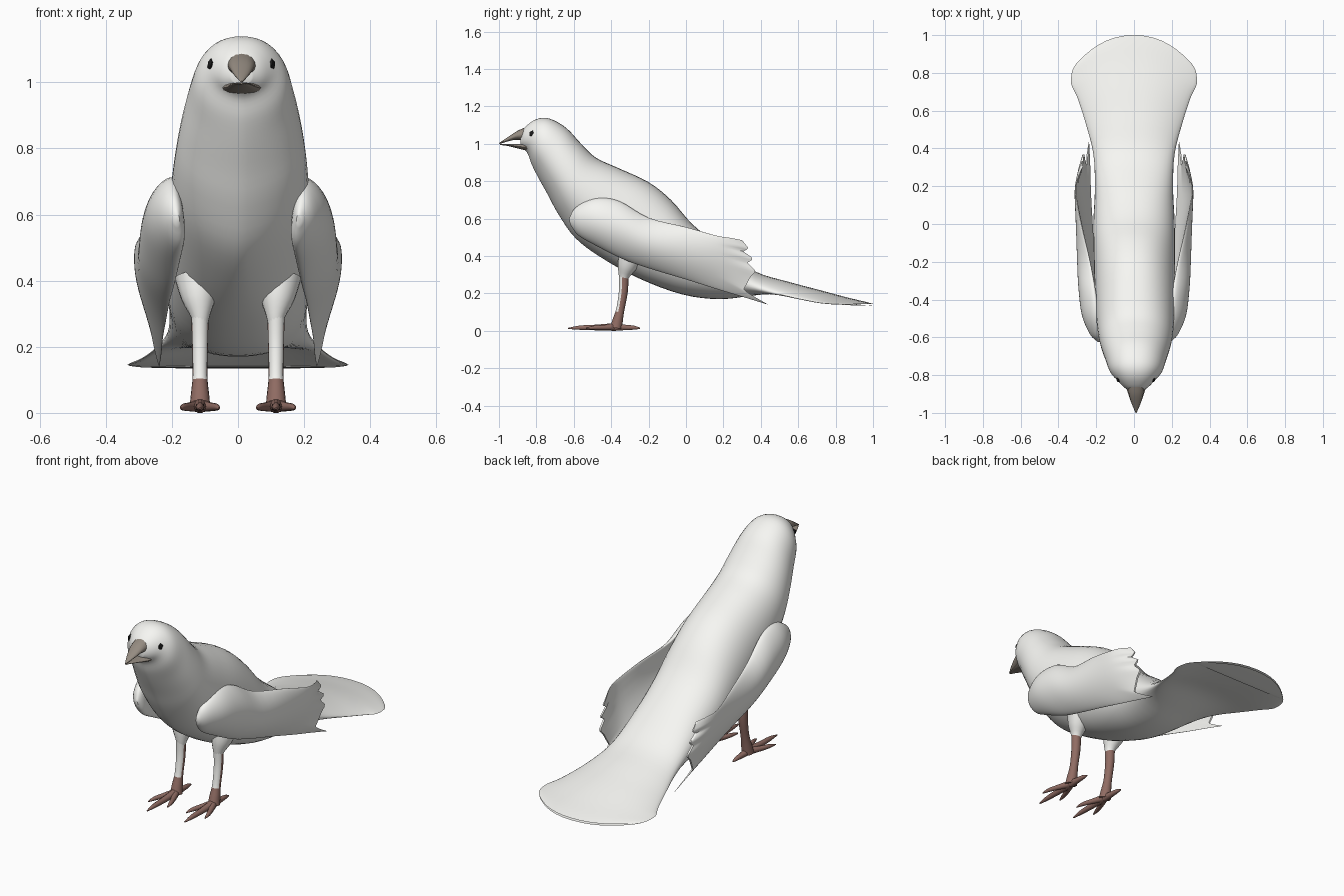
import bpy, bmesh, math
from mathutils import Vector

if "Cube" in bpy.data.objects:
    bpy.data.objects.remove(bpy.data.objects["Cube"])


def material(name, rgb):
    m = bpy.data.materials.new(name)
    m.diffuse_color = (*rgb, 1)
    m.use_nodes = True
    m.node_tree.nodes["Principled BSDF"].inputs["Base Color"].default_value = m.diffuse_color
    return m


PINK = material("leg_skin", (0.28, 0.15, 0.125))
BEAK = material("horn", (0.30, 0.26, 0.22))
BLACK = material("eye_black", (0.01, 0.01, 0.01))
PALE = material("pale_plumage", (0.93, 0.93, 0.9))


def smooth_rows(rows, steps):
    """Catmull-Rom interpolation of rows of numbers."""
    out = []
    for i in range(len(rows) - 1):
        a, b = rows[max(i - 1, 0)], rows[i]
        c, d = rows[i + 1], rows[min(i + 2, len(rows) - 1)]
        for s in range(steps):
            t = s / steps
            out.append([0.5 * (2*q + (r - p)*t + (2*p - 5*q + 4*r - u)*t*t + (3*q - p - 3*r + u)*t**3)
                        for p, q, r, u in zip(a, b, c, d)])
    return out + [list(rows[-1])]


def add_loft(bm, rows, fn, segs=24, steps=4):
    """Skin closed rings fn(row, angle) along the rows, with end caps."""
    rings = [[bm.verts.new(fn(r, 2 * math.pi * k / segs)) for k in range(segs)]
             for r in smooth_rows(rows, steps)]
    for a, b in zip(rings, rings[1:]):
        for k in range(segs):
            j = (k + 1) % segs
            bm.faces.new((a[k], a[j], b[j], b[k]))
    bm.faces.new(rings[0])
    # far cap as a strip, so it may be concave
    e, h = rings[-1], segs // 4
    for k in range(segs // 2):
        q = [e[(h + k) % segs], e[(h + k + 1) % segs], e[(h - k - 1) % segs], e[(h - k) % segs]]
        q = list(dict.fromkeys(q))
        if len(q) > 2:
            bm.faces.new(q)


def add_tube(bm, pts, segs=12):
    """Tapered round limb through (x, y, z, radius) points."""
    axis = (Vector(pts[-1][:3]) - Vector(pts[0][:3])).to_track_quat('Z', 'Y')
    add_loft(bm, pts, lambda r, a: Vector(r[:3]) + axis @ Vector((math.cos(a), math.sin(a), 0)) * max(r[3], 0.002),
             segs, 3)


def finish(name, bm, mats=(PALE,), angle=50):
    bmesh.ops.recalc_face_normals(bm, faces=bm.faces)
    me = bpy.data.meshes.new(name)
    bm.to_mesh(me)
    bm.free()
    ob = bpy.data.objects.new(name, me)
    bpy.context.collection.objects.link(ob)
    for m in mats:
        me.materials.append(m)
    bpy.ops.object.select_all(action='DESELECT')
    bpy.context.view_layer.objects.active = ob
    ob.select_set(True)
    bpy.ops.object.shade_smooth_by_angle(angle=math.radians(angle))


# Body ring: row = top y,z / bottom y,z / half width / edge droop / edge sweep
def body_ring(r, a):
    ty, tz, by, bz, w, droop, sweep = r
    c, t = math.cos(a), math.sin(a)
    breast = min(max((-by - .25) / .3, 0), 1) * max(-t, 0)  # narrower towards the breast
    x = max(w, 0.002) * math.copysign(abs(c) ** (0.9 + .35 * breast), c)
    y = (ty + by) / 2 + (ty - by) / 2 * t - sweep * c * c
    z = (tz + bz) / 2 + (tz - bz) / 2 * t - droop * c * c
    return Vector((x + 0.011 * min(max(-y / 0.8, 0), 1), y, z))


# Body, from face to tail end
body = [
    (-.885, 1.05, -.885, .99, .03, 0, 0),
    (-.86, 1.09, -.865, .97, .066, 0, 0),
    (-.80, 1.132, -.845, .945, .102, 0, 0),
    (-.73, 1.135, -.825, .89, .138, 0, 0),
    (-.64, 1.085, -.79, .82, .16, 0, 0),
    (-.56, 1.00, -.74, .73, .182, 0, 0),
    (-.48, .925, -.68, .62, .198, 0, 0),
    (-.36, .87, -.59, .495, .208, 0, 0),
    (-.20, .795, -.45, .39, .213, 0, 0),
    (-.08, .70, -.25, .28, .215, 0, 0),
    (.04, .565, -.02, .195, .215, 0, 0),
    (.20, .44, .18, .17, .207, 0, 0),
    (.37, .318, .37, .19, .215, .02, 0),
    (.55, .262, .55, .205, .255, .045, .02),
    (.72, .217, .72, .175, .30, .038, .05),
    (.85, .182, .85, .152, .332, .02, .11),
    (.95, .158, .95, .138, .327, .005, .14),
    (1.0, .145, 1.0, .134, .305, 0, .15),
]
bm = bmesh.new()
add_loft(bm, body, body_ring, 40)
finish("body_and_tail", bm)

# Beak halves, slightly open
bm = bmesh.new()
add_loft(bm, [(-.85, 1.092, -.85, 1.01, .045, 0, 0), (-.90, 1.07, -.90, 1.022, .038, 0, 0),
              (-.95, 1.038, -.95, 1.014, .024, 0, 0), (-1.0, 1.004, -.997, .999, .003, 0, 0)], body_ring, 16)
finish("upper_beak", bm, [BEAK])
bm = bmesh.new()
add_loft(bm, [(-.82, 1.01, -.82, .96, .07, 0, 0), (-.88, 1.0, -.87, .968, .05, 0, 0),
              (-.95, 1.0, -.95, .988, .024, 0, 0), (-.995, 1.0, -.995, .994, .003, 0, 0)], body_ring, 16)
finish("lower_beak", bm, [BEAK])

# Feather tips: (height along the wing end, distance past it)
TIPS = [(-1, 0), (-.74, -.06), (-.54, -.1), (-.13, -.034), (.04, .008), (.3, -.022),
        (.42, .022), (.65, -.018), (.74, .018), (1, 0)]


def tip_offset(t):
    for (a, p), (b, q) in zip(TIPS, TIPS[1:]):
        if t <= b:
            return p + (q - p) * (t - a) / (b - a)
    return 0


# Wing ring: row = top y,z / bottom y,z / top x / bottom x / outward bow / half thickness / feather amount
def wing_ring(side):
    def fn(r, a):
        ty, tz, by, bz, xt, xb, bow, w, jag = r
        c, t = math.cos(a), math.sin(a)
        x = (xt + xb) / 2 + (xt - xb) / 2 * t + bow * (1 - t * t) + w * c
        y = (ty + by) / 2 + (ty - by) / 2 * t + jag * tip_offset(t)
        return Vector((side * x, y, (tz + bz) / 2 + (tz - bz) / 2 * t))
    return fn


wing = [
    (-.625, .60, -.62, .57, .185, .185, 0, .008, 0),
    (-.59, .66, -.575, .51, .195, .18, .01, .035, 0),
    (-.49, .71, -.48, .455, .20, .19, .03, .05, 0),
    (-.36, .695, -.34, .385, .212, .20, .045, .042, 0),
    (-.20, .605, -.20, .335, .235, .21, .05, .028, 0),
    (0, .555, 0, .275, .28, .22, .035, .018, 0),
    (.16, .51, .16, .225, .308, .228, .022, .010, 0),
    (.24, .497, .31, .18, .298, .232, .016, .008, .5),
    (.30, .485, .44, .14, .272, .238, .012, .005, 1),
]
for side, label in ((1, "right"), (-1, "left")):
    bm = bmesh.new()
    add_loft(bm, wing, wing_ring(side), 80)
    finish(label + "_wing", bm)

    # Feathered thigh
    bm = bmesh.new()
    add_tube(bm, [(side * .122, -.29, .41, .07), (side * .119, -.315, .345, .052),
                  (side * .114, -.332, .295, .03), (side * .113, -.335, .265, .022)], 16)
    finish(label + "_thigh", bm)

    # Shin and toes
    bm = bmesh.new()
    cx = side * .115
    add_tube(bm, [(cx, -.333, .29, .026), (cx, -.335, .21, .024), (cx, -.35, .12, .022),
                  (cx, -.362, .07, .026), (cx, -.375, .022, .032)], 16)
    for dx, ey, r in ((0, -.63, .016), (.058, -.535, .014), (-.058, -.535, .014), (0, -.245, .015)):
        y0 = -.375
        add_tube(bm, [(cx, y0, .028, r * 1.4), (cx + dx * .5, y0 + (ey - y0) * .4, .025, r),
                      (cx + dx * .85, y0 + (ey - y0) * .75, .024, r * .75),
                      (cx + dx, ey, .02, .003)], 10)
    bmesh.ops.recalc_face_normals(bm, faces=bm.faces)
    for f in bm.faces:
        if f.normal.y < -.5 and .1 < f.calc_center_median().z < .3:
            f.material_index = 1
    low = min(v.co.z for v in bm.verts)
    for v in bm.verts:
        if v.co.z < .05:
            v.co.z -= low
    finish(label + "_leg", bm, [PINK, PALE])

    # Eye
    bm = bmesh.new()
    bmesh.ops.create_icosphere(bm, subdivisions=1, radius=.02)
    for v in bm.verts:
        v.co = Vector((v.co.x * .6 + side * .092 + .01, v.co.y - .82, v.co.z + 1.053))
    finish(label + "_eye", bm, [BLACK])
